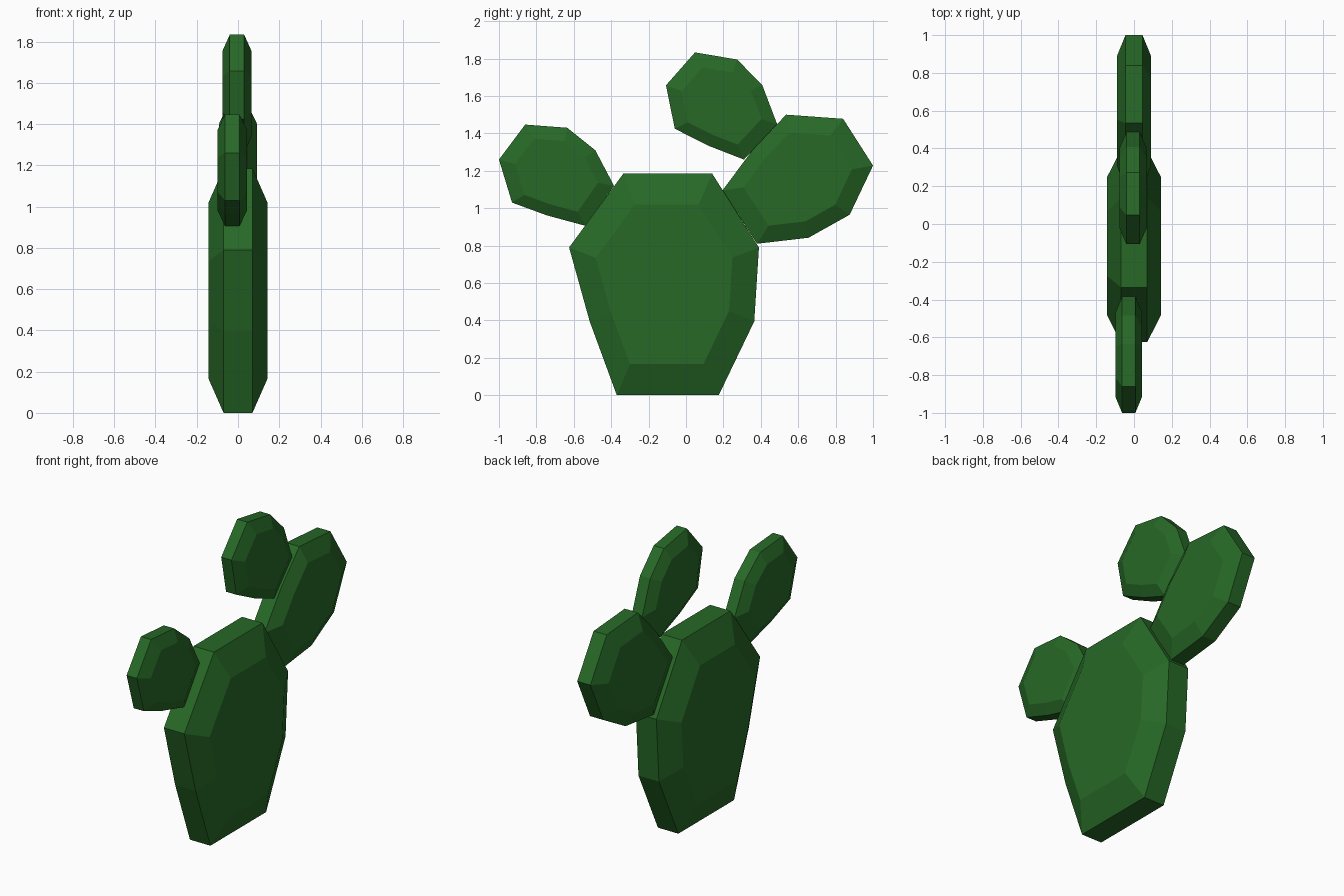
import bpy

if "Cube" in bpy.data.objects:
    bpy.data.objects.remove(bpy.data.objects["Cube"])

green = bpy.data.materials.new("cactus_green")
green.diffuse_color = (0.02, 0.14, 0.02, 1)
green.use_nodes = True
green.node_tree.nodes["Principled BSDF"].inputs["Base Color"].default_value = green.diffuse_color


def pad(name, outline, x, rim, half, shrink=0.72):
    """Flat cactus pad: an 8-sided outline in the YZ plane with bevelled faces."""
    n = len(outline)
    cy = (min(p[0] for p in outline) + max(p[0] for p in outline)) / 2
    cz = (min(p[1] for p in outline) + max(p[1] for p in outline)) / 2
    verts = []
    for dx, s in ((-half, shrink), (-rim, 1), (rim, 1), (half, shrink)):
        verts += [(x + dx, cy + (y - cy) * s, cz + (z - cz) * s) for y, z in outline]
    faces = [tuple(reversed(range(n))), tuple(range(3 * n, 4 * n))]
    for r in range(3):
        for i in range(n):
            j = (i + 1) % n
            faces.append((r * n + i, r * n + j, (r + 1) * n + j, (r + 1) * n + i))
    mesh = bpy.data.meshes.new(name)
    mesh.from_pydata(verts, [], faces)
    mesh.materials.append(green)
    obj = bpy.data.objects.new(name, mesh)
    bpy.context.collection.objects.link(obj)


# Main trunk pad
pad("trunk_pad", [(-0.37, 0), (0.175, 0), (0.365, 0.395), (0.39, 0.79),
                  (0.14, 1.185), (-0.335, 1.185), (-0.625, 0.79), (-0.515, 0.395)],
    0, 0.07, 0.143)

# Small pad on the front shoulder
pad("front_pad", [(-0.535, 0.905), (-0.385, 1.12), (-0.485, 1.31), (-0.635, 1.43),
                  (-0.86, 1.447), (-1.0, 1.26), (-0.93, 1.03), (-0.745, 0.962)],
    -0.028, 0.035, 0.071)

# Large pad on the back shoulder
pad("back_pad", [(0.38, 0.81), (0.655, 0.842), (0.875, 0.965), (1.0, 1.228),
                 (0.84, 1.478), (0.535, 1.5), (0.355, 1.31), (0.195, 1.095)],
    0, 0.045, 0.091)

# Top pad growing from the back pad
pad("top_pad", [(0.31, 1.26), (0.487, 1.45), (0.407, 1.66), (0.273, 1.795),
                (0.048, 1.833), (-0.107, 1.657), (-0.06, 1.425), (0.117, 1.335)],
    -0.005, 0.035, 0.071)
